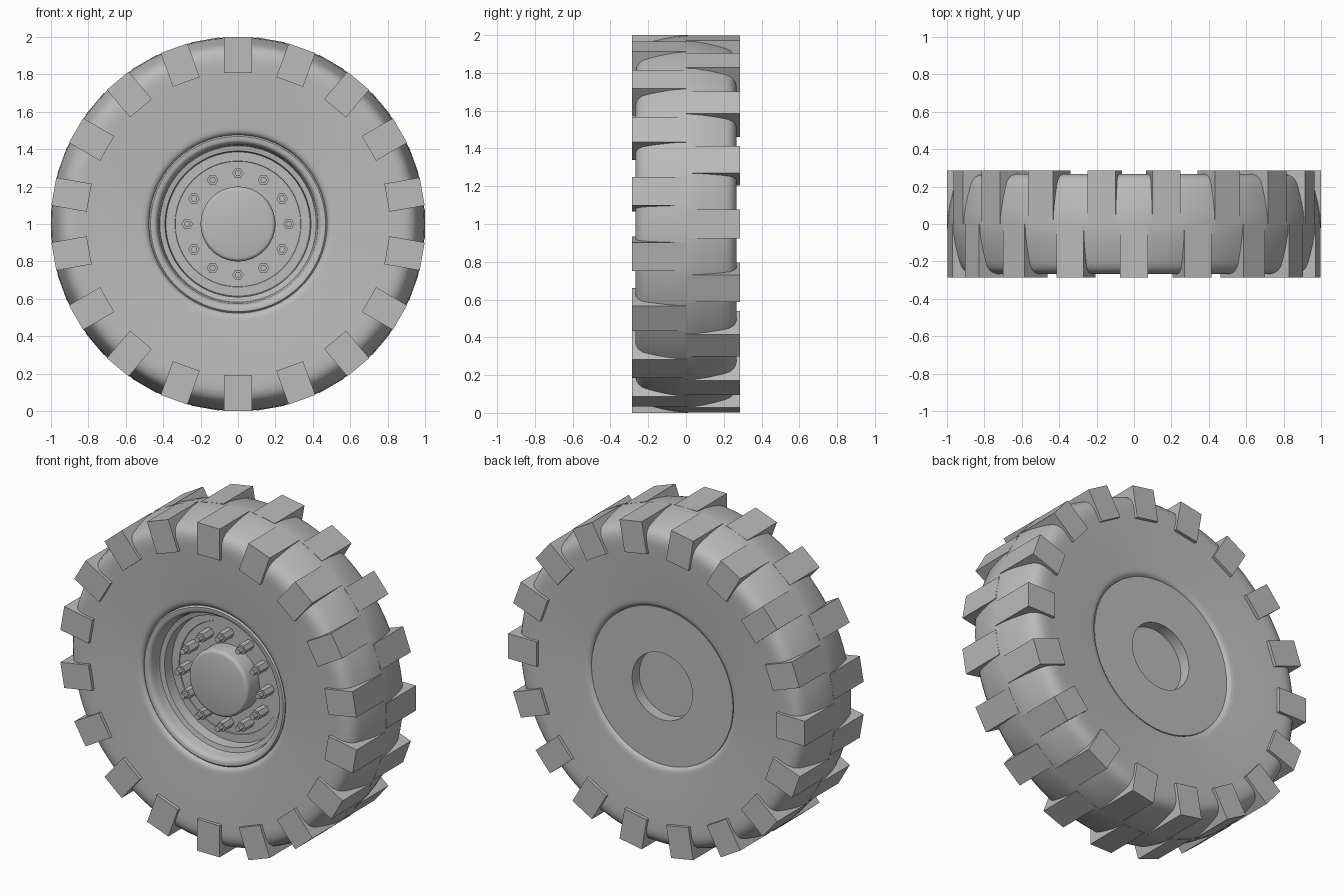
import bpy
import bmesh
from math import radians, pi, sin, cos
from mathutils import Matrix, Vector

if "Cube" in bpy.data.objects:
    bpy.data.objects.remove(bpy.data.objects["Cube"], do_unlink=True)

grey = bpy.data.materials.new("plain_grey")
grey.use_nodes = True
grey.diffuse_color = (0.5, 0.5, 0.5, 1)
grey.node_tree.nodes["Principled BSDF"].inputs["Base Color"].default_value = (0.5, 0.5, 0.5, 1)

AXLE = Vector((0, 0, 1))


def finish(bm, name, smooth_angle=0):
    """Turn a bmesh into an object, keeping edges above the angle sharp."""
    bmesh.ops.recalc_face_normals(bm, faces=bm.faces)
    for face in bm.faces:
        face.smooth = smooth_angle > 0
    for edge in bm.edges:
        edge.smooth = edge.calc_face_angle(0) < radians(smooth_angle)
    mesh = bpy.data.meshes.new(name)
    bm.to_mesh(mesh)
    bm.free()
    mesh.materials.append(grey)
    obj = bpy.data.objects.new(name, mesh)
    obj.location = AXLE
    bpy.context.collection.objects.link(obj)
    return obj


def lathe(name, profile, steps=96, closed=False):
    """Spin (radius, y) points round the axle."""
    bm = bmesh.new()
    verts = [bm.verts.new((r, y, 0)) for r, y in profile]
    pairs = list(zip(verts, verts[1:]))
    if closed:
        pairs.append((verts[-1], verts[0]))
    edges = [bm.edges.new(p) for p in pairs]
    bmesh.ops.spin(bm, geom=verts + edges, axis=(0, 1, 0), cent=(0, 0, 0),
                   steps=steps, angle=2 * pi)
    bmesh.ops.remove_doubles(bm, verts=bm.verts, dist=0.0005)
    return finish(bm, name, 35)


# Tyre: one half profile, mirrored across the centre plane
half = [(0.46, -0.18), (0.474, -0.21), (0.479, -0.228), (0.488, -0.239),
        (0.502, -0.244), (0.52, -0.246), (0.84, -0.267), (0.865, -0.268),
        (0.89, -0.267), (0.913, -0.262), (0.935, -0.25), (0.952, -0.23),
        (0.963, -0.2), (0.974, -0.16), (0.986, -0.11), (0.996, -0.055)]
lathe("tyre", half + [(1, 0)] + [(r, -y) for r, y in reversed(half)], closed=True)

# Wheel: stepped dish in front, flat disc with a round pocket behind
front = [(0, -0.192), (0.18, -0.192), (0.19, -0.189), (0.197, -0.182), (0.2, -0.17),
         (0.2, -0.08), (0.335, -0.08), (0.337, -0.085), (0.385, -0.085),
         (0.39, -0.15), (0.418, -0.156), (0.423, -0.17), (0.426, -0.2),
         (0.431, -0.217), (0.438, -0.228), (0.448, -0.234), (0.468, -0.234),
         (0.476, -0.226), (0.476, -0.2)]
back = [(0.476, 0.229), (0.203, 0.229), (0.203, 0.16), (0, 0.16)]
lathe("wheel_rim", front + back)


# Tread lugs: two staggered rows of blocks
def lug_row(name, side, offset):
    bm = bmesh.new()
    for i in range(18):
        turn = Matrix.Rotation(radians(i * 20 + offset), 4, 'Y')
        place = turn @ Matrix.Translation((0, side * 0.1425, 0.904))
        size = Matrix.Diagonal((0.152, 0.285, 0.192, 1))
        bmesh.ops.create_cube(bm, size=1, matrix=place @ size)
    finish(bm, name)


lug_row("front_tread_lugs", -1, 0)
lug_row("back_tread_lugs", 1, 10)

# Wheel nuts: a hexagon with a smaller hexagonal stud on each
bm = bmesh.new()
for i in range(12):
    a = 2 * pi * i / 12
    for radius, near, far in ((0.03, -0.07, -0.165), (0.018, -0.16, -0.2)):
        place = Matrix.Translation((0.272 * cos(a), (near + far) / 2, 0.272 * sin(a)))
        bmesh.ops.create_cone(bm, cap_ends=True, segments=6, radius1=radius,
                              radius2=radius, depth=near - far,
                              matrix=place @ Matrix.Rotation(pi / 2, 4, 'X')
                              @ Matrix.Rotation(pi / 6, 4, 'Z'))
finish(bm, "wheel_nuts")
